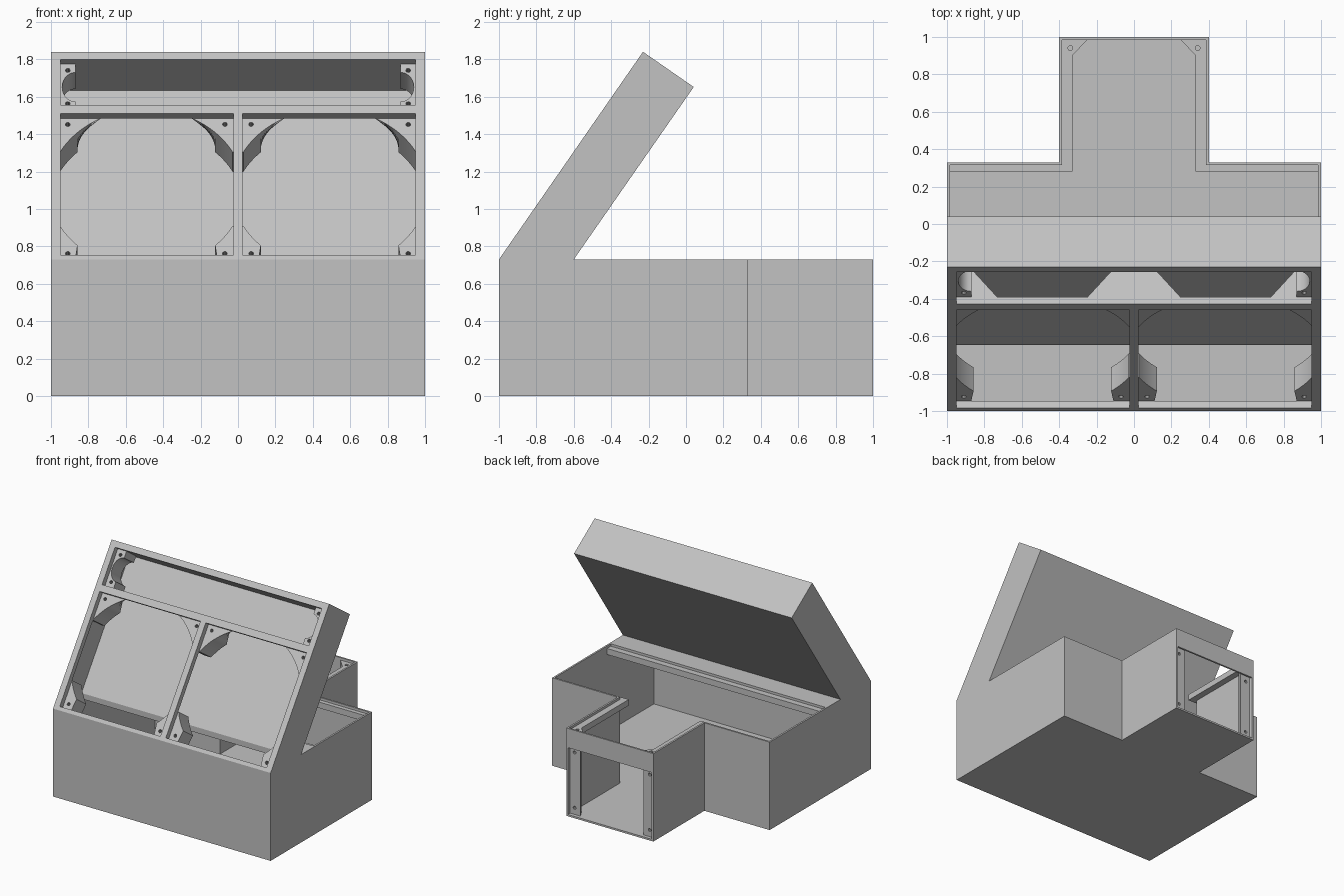
import bpy, bmesh
from math import cos, sin, radians, pi
from mathutils import Vector, Matrix

cube = bpy.data.objects.get("Cube")
if cube:
    bpy.data.objects.remove(cube)

grey = bpy.data.materials.new("matte grey")
grey.use_nodes = True
GREY = (0.54, 0.54, 0.54, 1)
grey.diffuse_color = GREY
grey.node_tree.nodes["Principled BSDF"].inputs["Base Color"].default_value = GREY

# Main dimensions
WALL, TOP, STEP, TAIL = 0.015, 0.73, 0.33, 0.4
UP = Vector((0, 0.57, 0.8217))       # along the sloping face
IN = Vector((0, 0.8217, -0.57))      # into the sloping face
SLOPE, THICK, LIP = 1.351, 0.33, 0.045
cutters = []


def panel(x, v, d):
    """Point on the sloping panel: across, up the slope, depth."""
    return Vector((x, -1, TOP)) + UP * v + IN * d


def loft(name, first, last):
    """Solid between two matching outlines."""
    bm = bmesh.new()
    a = [bm.verts.new(p) for p in first]
    b = [bm.verts.new(p) for p in last]
    n = len(a)
    bm.faces.new(a)
    bm.faces.new(b[::-1])
    for i in range(n):
        j = (i + 1) % n
        bm.faces.new((a[i], a[j], b[j], b[i]))
    bmesh.ops.recalc_face_normals(bm, faces=bm.faces)
    return add(name, bm)


def add(name, bm):
    mesh = bpy.data.meshes.new(name)
    bm.to_mesh(mesh)
    bm.free()
    mesh.materials.append(grey)
    obj = bpy.data.objects.new(name, mesh)
    bpy.context.scene.collection.objects.link(obj)
    return obj


def box(name, x, y, z):
    ring = [(x[0], y[0]), (x[1], y[0]), (x[1], y[1]), (x[0], y[1])]
    return loft(name, [(*p, z[0]) for p in ring], [(*p, z[1]) for p in ring])


def bar(name, x, v, d):
    ring = [(x[0], v[0]), (x[1], v[0]), (x[1], v[1]), (x[0], v[1])]
    return loft(name, [panel(*p, d[0]) for p in ring], [panel(*p, d[1]) for p in ring])


def side_prism(name, profile, x0, x1):
    return loft(name, [(x0, y, z) for y, z in profile], [(x1, y, z) for y, z in profile])


def drill(obj, holes):
    """Cut small screw holes, each a centre and an axis."""
    bm = bmesh.new()
    for centre, axis in holes:
        turn = Vector(axis).to_track_quat('Z', 'Y').to_matrix().to_4x4()
        bmesh.ops.create_cone(bm, cap_ends=True, segments=10, radius1=0.013, radius2=0.013,
                              depth=0.12, matrix=Matrix.Translation(centre) @ turn)
    cutter = add("hole_cutter", bm)
    cutter.hide_render = True
    mod = obj.modifiers.new("holes", 'BOOLEAN')
    mod.operation, mod.object, mod.solver = 'DIFFERENCE', cutter, 'EXACT'
    cutters.append((obj, cutter))


# T-shaped floor
half = [(1, -1), (1, STEP), (TAIL, STEP), (TAIL, 1)]
outline = half + [(-x, y) for x, y in half[::-1]]
loft("floor", [(x, y, 0) for x, y in outline], [(x, y, WALL) for x, y in outline])

# Base walls, top deck and lid rails
box("front_wall", (-1, 1), (-1, -1 + WALL), (0, TOP))
box("top_deck", (-0.985, 0.985), (-0.645, -0.42), (0.68, TOP))
RAIL = (0.66, 0.71)
box("front_lid_rail", (-0.985, 0.985), (-0.42, -0.37), RAIL)
tip, heel = panel(0, SLOPE, 0), panel(0, SLOPE, THICK)
side = [(-1, 0), (STEP, 0), (STEP, TOP), (-0.6, TOP), (heel.y, heel.z), (tip.y, tip.z), (-1, TOP)]


def span(s, a, b):
    return tuple(sorted((s * a, s * b)))


for s, word in ((1, "left"), (-1, "right")):
    side_prism(word + "_side_wall", side, s * (1 - WALL), s)
    box(word + "_step_wall", span(s, TAIL - WALL, 1), (STEP - WALL, STEP), (0, TOP))
    box(word + "_step_rail", span(s, 0.33, 0.985), (0.28, STEP - WALL), RAIL)
    box(word + "_tail_wall", span(s, TAIL - WALL, TAIL), (STEP - WALL, 1), (0, TOP))
    box(word + "_tail_rail", span(s, 0.33, TAIL - WALL), (0.3, 0.92), RAIL)
    # Rear corner post with screw holes
    foot = [(0.385, 0.97), (0.29, 0.97), (0.33, 0.9), (0.385, 0.9)]
    post = loft(word + "_rear_post", [(s * x, y, WALL) for x, y in foot],
                [(s * x, y, 0.66) for x, y in foot])
    drill(post, [((s * 0.345, 0.96, z), (0, 1, 0)) for z in (0.07, 0.53)])
    cap = [(0.385, 0.985), (0.25, 0.985), (0.33, 0.9), (0.385, 0.9)]
    corner = loft(word + "_rear_lid_corner", [(s * x, y, 0.66) for x, y in cap],
                  [(s * x, y, 0.71) for x, y in cap])
    drill(corner, [((s * 0.34, 0.94, 0.71), (0, 0, 1))])

box("rear_top_bar", (-TAIL, TAIL), (1 - WALL, 1), (0.57, TOP))

# Sloping panel: back, top and front frame
b0, b1 = panel(0, 0.2, 0.29), panel(0, SLOPE, 0.29)
side_prism("panel_back", [(b0.y, b0.z), (b1.y, b1.z), (heel.y, heel.z), (-0.6, TOP)], -0.99, 0.99)
LOW, MID0, MID1, HIGH = 0.03, 0.949, 1.004, 1.302
bar("panel_top", (-1, 1), (HIGH, SLOPE), (0, THICK))
bar("frame_bottom", (-1, 1), (0, LOW), (0, LIP))
bar("frame_divider", (-0.96, 0.96), (MID0, MID1), (0, LIP))
bar("frame_centre", (-0.025, 0.025), (LOW, MID0), (0, LIP))
for s, word in ((1, "left"), (-1, "right")):
    bar("frame_" + word, span(s, 0.95, 1), (0, HIGH), (0, LIP))

# Corner mounts of the two square windows, with rounded inner edges
ARC = [radians(27.5 + 35 * i / 16) for i in range(17)]
R, CX, CV = 0.52, 0.49, 0.49


def mount_outline(top, cut):
    edge = 0.512 if top else 0.46
    pts = [(0.49, edge), (0.49, R * sin(ARC[0]))]
    for i, t in enumerate(ARC):
        a, b = R * cos(t), R * sin(t)
        if cut and i > 8:
            k = (i - 8) / 8
            a, b = 0.368 + 0.012 * k, 0.368 + (0.46 - 0.368) * k
        pts.append((a, b))
    return pts + [(pts[-1][0], edge)]


for wx, side_word in ((CX, "left"), (-CX, "right")):
    for sx in (1, -1):
        for sv, level in ((1, "upper"), (-1, "lower")):
            top = sv > 0
            near, far = mount_outline(top, not top), mount_outline(top, True)
            depth = 0.23 if top else 0.2
            part = "outer" if sx * wx > 0 else "inner"
            mount = loft(f"{side_word}_{level}_{part}_mount",
                         [panel(wx + sx * a, CV + sv * b, LIP) for a, b in near],
                         [panel(wx + sx * a, CV + sv * b, depth) for a, b in far])
            drill(mount, [(panel(wx + sx * 0.42, CV + sv * 0.42, LIP), IN)])

# End mounts of the long upper slot, scooped in the middle
for s, word in ((1, "left"), (-1, "right")):
    scoop = [(0.87 + 0.07 * sin(pi * i / 14), 1.153 - 0.095 * cos(pi * i / 14)) for i in range(15)]
    ring = [(0.985, MID1), (0.87, MID1)] + scoop + [(0.87, HIGH), (0.985, HIGH)]
    mount = loft(word + "_slot_mount", [panel(s * a, v, LIP) for a, v in ring],
                 [panel(s * a, v, 0.2) for a, v in ring])
    drill(mount, [(panel(s * 0.91, v, LIP), IN) for v in (1.045, 1.262)])

# Bake the holes, drop the cutters, smooth the curved edges
bpy.context.view_layer.update()
graph = bpy.context.evaluated_depsgraph_get()
baked = [(o, bpy.data.meshes.new_from_object(o.evaluated_get(graph))) for o, c in cutters]
for (obj, cutter), (_, mesh) in zip(cutters, baked):
    obj.modifiers.clear()
    obj.data = mesh
    bpy.data.objects.remove(cutter)
bpy.ops.object.select_all(action='DESELECT')
for obj, _ in baked:
    obj.select_set(True)
    bpy.context.view_layer.objects.active = obj
bpy.ops.object.shade_smooth_by_angle(angle=radians(30))
